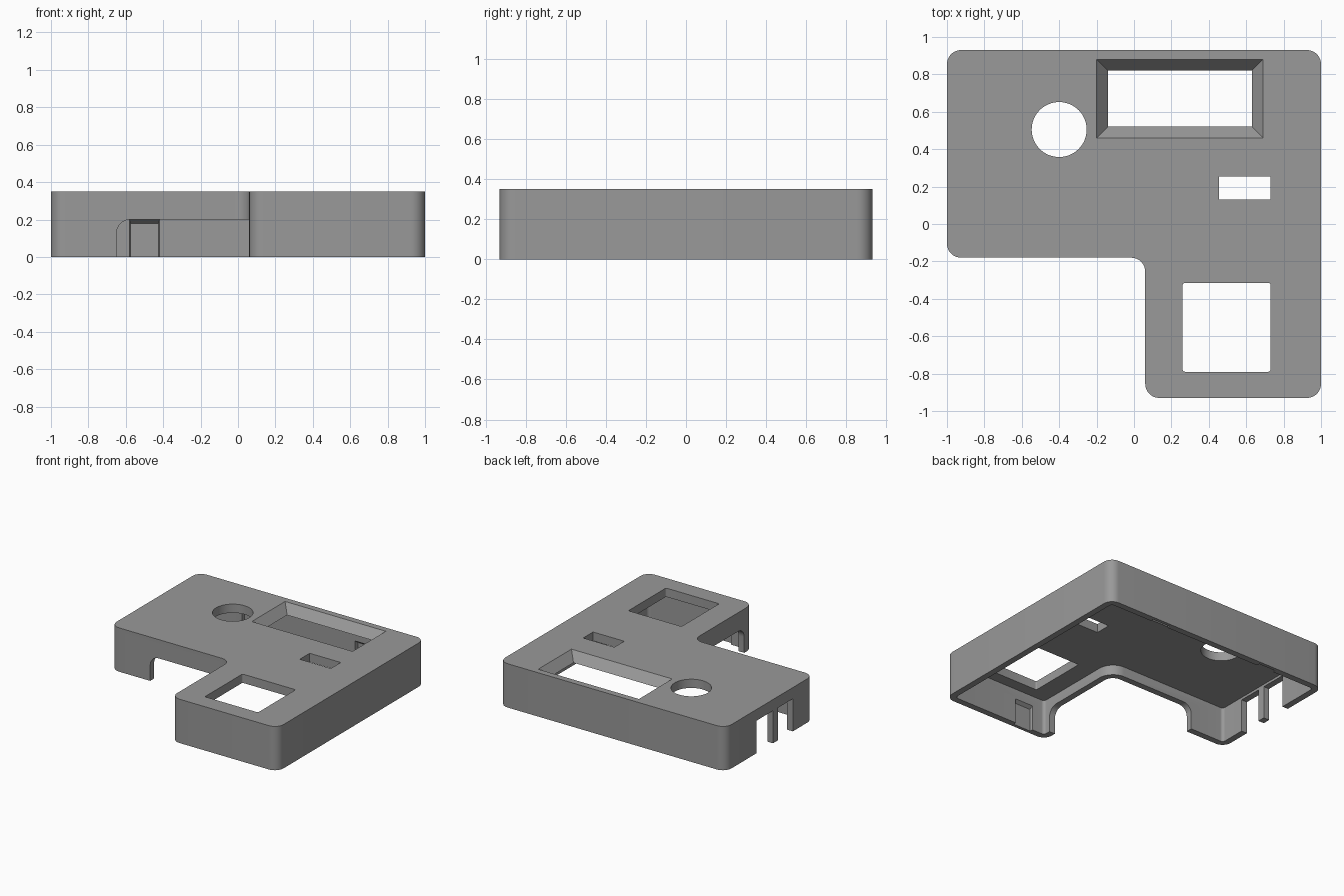
import bpy, bmesh, math
from mathutils import Vector

if "Cube" in bpy.data.objects:
    bpy.data.objects.remove(bpy.data.objects["Cube"])

WALL, TOP, CEILING, R = 0.05, 0.35, 0.28, 0.075


def rounded(corners, steps=8):
    """Outline from (x, y, radius) corners, each filleted."""
    pts, n = [], len(corners)
    for i, (x, y, r) in enumerate(corners):
        p = Vector((x, y))
        if r <= 0:
            pts.append(p)
            continue
        a = (Vector(corners[i - 1][:2]) - p).normalized()
        b = (Vector(corners[(i + 1) % n][:2]) - p).normalized()
        c = p + (a + b) * r
        for k in range(steps + 1):
            t = k / steps * math.pi / 2
            pts.append(c - b * r * math.cos(t) - a * r * math.sin(t))
    return pts


def prism(name, loops):
    """Solid through matching loops of 3D points."""
    bm = bmesh.new()
    rings = [[bm.verts.new(p) for p in loop] for loop in loops]
    n = len(rings[0])
    bm.faces.new(rings[0][::-1])
    bm.faces.new(rings[-1])
    for lo, hi in zip(rings, rings[1:]):
        for i in range(n):
            j = (i + 1) % n
            bm.faces.new((lo[i], lo[j], hi[j], hi[i]))
    bmesh.ops.recalc_face_normals(bm, faces=bm.faces)
    mesh = bpy.data.meshes.new(name)
    bm.to_mesh(mesh)
    bm.free()
    ob = bpy.data.objects.new(name, mesh)
    bpy.context.collection.objects.link(ob)
    return ob


def upright(name, outline, z0, z1):
    return prism(name, [[(p.x, p.y, z) for p in outline] for z in (z0, z1)])


def rect(x0, x1, y0, y1, r=0):
    return rounded([(x0, y0, r), (x1, y0, r), (x1, y1, r), (x0, y1, r)], 4)


def l_outline(d):
    """L-shaped footprint inset by d."""
    r, ri = R - d, R + d
    return rounded([(0.06 + d, -0.93 + d, r), (1 - d, -0.93 + d, r), (1 - d, 0.93 - d, r),
                    (-1 + d, 0.93 - d, r), (-1 + d, -0.18 + d, r), (0.06 + d, -0.18 + d, ri)])


shell = upright("case_cover", l_outline(0), 0, TOP)


def cut(cutter):
    mod = shell.modifiers.new("cut", 'BOOLEAN')
    mod.operation, mod.solver, mod.object = 'DIFFERENCE', 'EXACT', cutter
    bpy.context.view_layer.objects.active = shell
    bpy.ops.object.modifier_apply(modifier=mod.name)
    bpy.data.objects.remove(cutter)


# Hollow interior, open at the bottom
cut(upright("cavity", l_outline(WALL), -0.1, CEILING))

# Round, small and square openings in the top
circle = [Vector((-0.4 + 0.147 * math.cos(a), 0.505 + 0.147 * math.sin(a)))
          for a in (k * math.tau / 64 for k in range(64))]
cut(upright("round_hole", circle, 0.2, 0.5))
cut(upright("small_hole", rect(0.455, 0.73, 0.13, 0.255), 0.2, 0.5))
cut(upright("square_hole", rect(0.26, 0.73, -0.79, -0.315, 0.012), 0.2, 0.5))

# Display window with sloped sides
levels = [(0.0, 0.2), (0.0, CEILING), (0.06, TOP), (0.06, 0.5)]
cut(prism("display_window", [[(p.x, p.y, z) for p in rect(-0.14 - g, 0.63 + g, 0.52 - g, 0.82 + g)]
                             for g, z in levels]))

# Arched opening running around the inside corner of the L
arch = rounded([(-0.65, -0.1, 0), (0.15, -0.1, 0), (0.15, 0.2, 0), (-0.65, 0.2, R)])
cut(prism("front_arch", [[(p.x, y, p.y) for p in arch] for y in (-0.3, -0.1)]))
arch = rounded([(-0.82, -0.1, 0), (-0.1, -0.1, 0), (-0.1, 0.2, 0), (-0.82, 0.2, R)])
cut(prism("side_arch", [[(x, p.x, p.y) for p in arch] for x in (-0.1, 0.14)]))

# Two connector slots in the left wall, leaving a thin bar between them
for y0, y1 in ((0.08, 0.27), (0.33, 0.54)):
    cut(upright("connector_slot", rect(-1.1, -0.94, y0, y1), -0.1, 0.26))

# Snap pockets inside the back and front walls, with sloping ceilings
for x, y, s in ((-0.5, 0.88, 1), (0.5, 0.88, 1), (0.3, -0.88, -1)):
    cut(prism("snap_pocket", [[(x - w, y + s * d, -0.1), (x + w, y + s * d, -0.1),
                               (x + w, y + s * d, z), (x - w, y + s * d, z)]
                              for d, w, z in ((-0.03, 0.08, 0.2), (0, 0.08, 0.2), (0.025, 0.075, 0.18))]))

# Single grey plastic
grey = bpy.data.materials.new("grey_plastic")
grey.diffuse_color = (0.32, 0.32, 0.32, 1)
grey.use_nodes = True
grey.node_tree.nodes["Principled BSDF"].inputs["Base Color"].default_value = grey.diffuse_color
shell.data.materials.clear()
shell.data.materials.append(grey)
for p in shell.data.polygons:
    p.material_index = 0
shell.select_set(True)
bpy.context.view_layer.objects.active = shell
bpy.ops.object.shade_smooth_by_angle(angle=math.radians(30))
